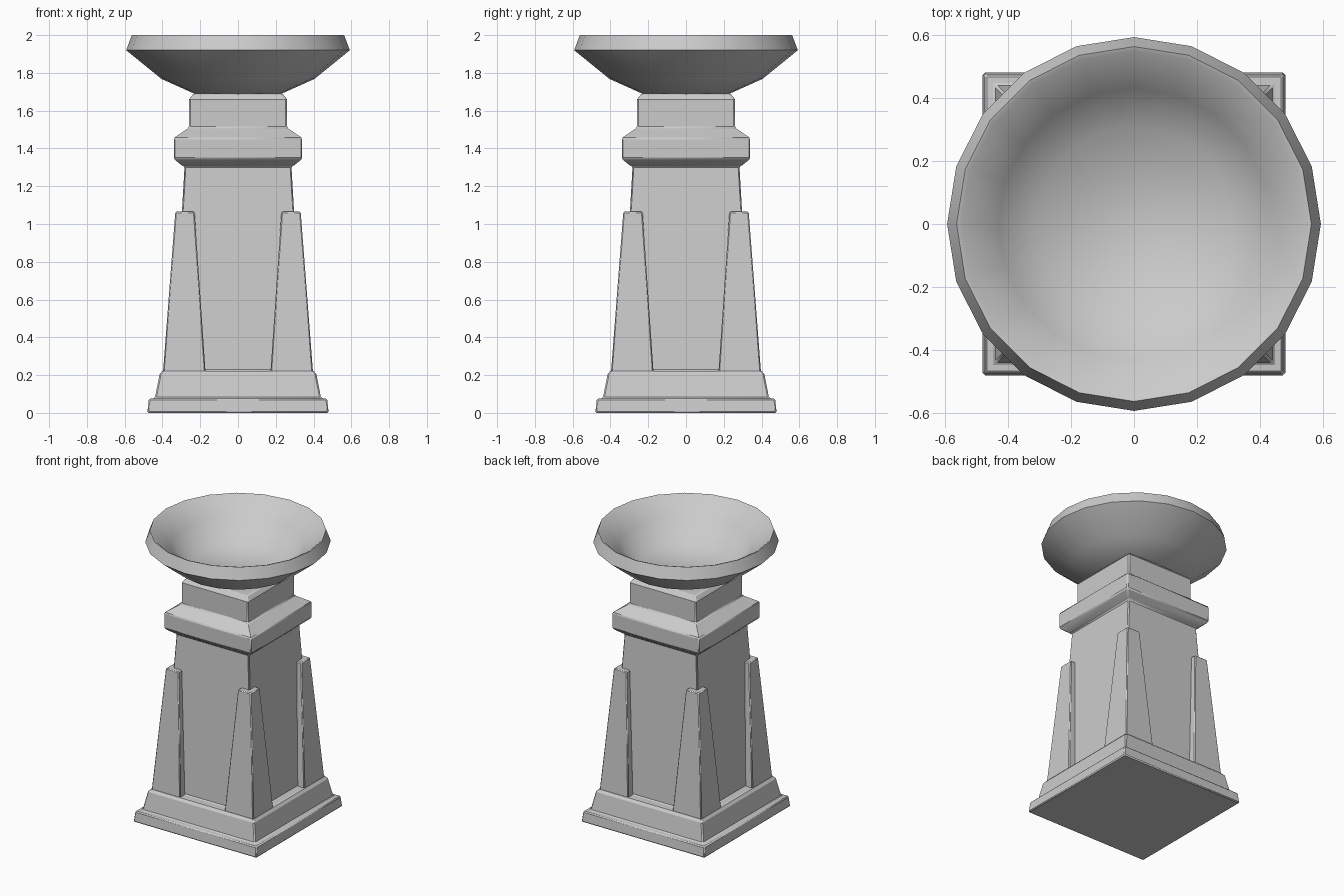
import bpy, bmesh
from math import cos, sin, pi, radians, sqrt

if "Cube" in bpy.data.objects:
    bpy.data.objects.remove(bpy.data.objects["Cube"])


def make_object(name, bm, angle, bevel=0):
    bmesh.ops.recalc_face_normals(bm, faces=bm.faces[:])
    me = bpy.data.meshes.new(name)
    bm.to_mesh(me)
    bm.free()
    ob = bpy.data.objects.new(name, me)
    bpy.context.collection.objects.link(ob)
    if bevel:
        m = ob.modifiers.new("edge_bevel", 'BEVEL')
        m.width, m.segments = bevel, 1
        m.limit_method, m.angle_limit = 'ANGLE', radians(50)
    bpy.ops.object.select_all(action='DESELECT')
    ob.select_set(True)
    bpy.context.view_layer.objects.active = ob
    bpy.ops.object.shade_smooth_by_angle(angle=radians(angle))
    return ob


def lathe(name, profile, sides, angle, start=0, scale=1, bevel=0):
    """Stack rings of (radius, z) and cap both ends."""
    bm = bmesh.new()
    rings = [[bm.verts.new((r * scale * cos(start + 2 * pi * i / sides),
                            r * scale * sin(start + 2 * pi * i / sides), z))
              for i in range(sides)] for r, z in profile]
    for a, b in zip(rings, rings[1:]):
        for i in range(sides):
            j = (i + 1) % sides
            bm.faces.new((a[i], a[j], b[j], b[i]))
    bm.faces.new(rings[0][::-1])
    bm.faces.new(rings[-1])
    return make_object(name, bm, angle, bevel)


# Square pedestal: stepped plinth, tapering shaft, flared collar and neck
pedestal = [(0.48, 0), (0.472, 0.075), (0.44, 0.078), (0.415, 0.205), (0.40, 0.222),
            (0.345, 0.222), (0.283, 1.305), (0.297, 1.31), (0.34, 1.345),
            (0.34, 1.455), (0.26, 1.51), (0.26, 1.66), (0.235, 1.69)]
lathe("pedestal", pedestal, 4, 30, pi / 4, sqrt(2), bevel=0.007)

# Tapered buttresses wrapping the four corners of the shaft
for label, sx, sy in (("front_left", -1, -1), ("front_right", 1, -1),
                      ("back_left", -1, 1), ("back_right", 1, 1)):
    bm = bmesh.new()
    rings = []
    for inner, outer, z in ((0.172, 0.397, 0.215), (0.23, 0.332, 1.065)):
        rings.append([bm.verts.new((sx * x, sy * y, z)) for x, y in
                      ((inner, inner), (outer, inner), (outer, outer), (inner, outer))])
    low, top = rings
    for i in range(4):
        j = (i + 1) % 4
        bm.faces.new((low[i], low[j], top[j], top[i]))
    bm.faces.new(low)
    bm.faces.new(top)
    make_object(label + "_buttress", bm, 30, bevel=0.006)

# Twenty-sided bowl with thick rim and stepped hollow
bowl = [(0.22, 1.685), (0.405, 1.768), (0.592, 1.92), (0.562, 2.0), (0.548, 1.995),
        (0.43, 1.895), (0.31, 1.755)]
lathe("bowl", bowl, 20, 60)
